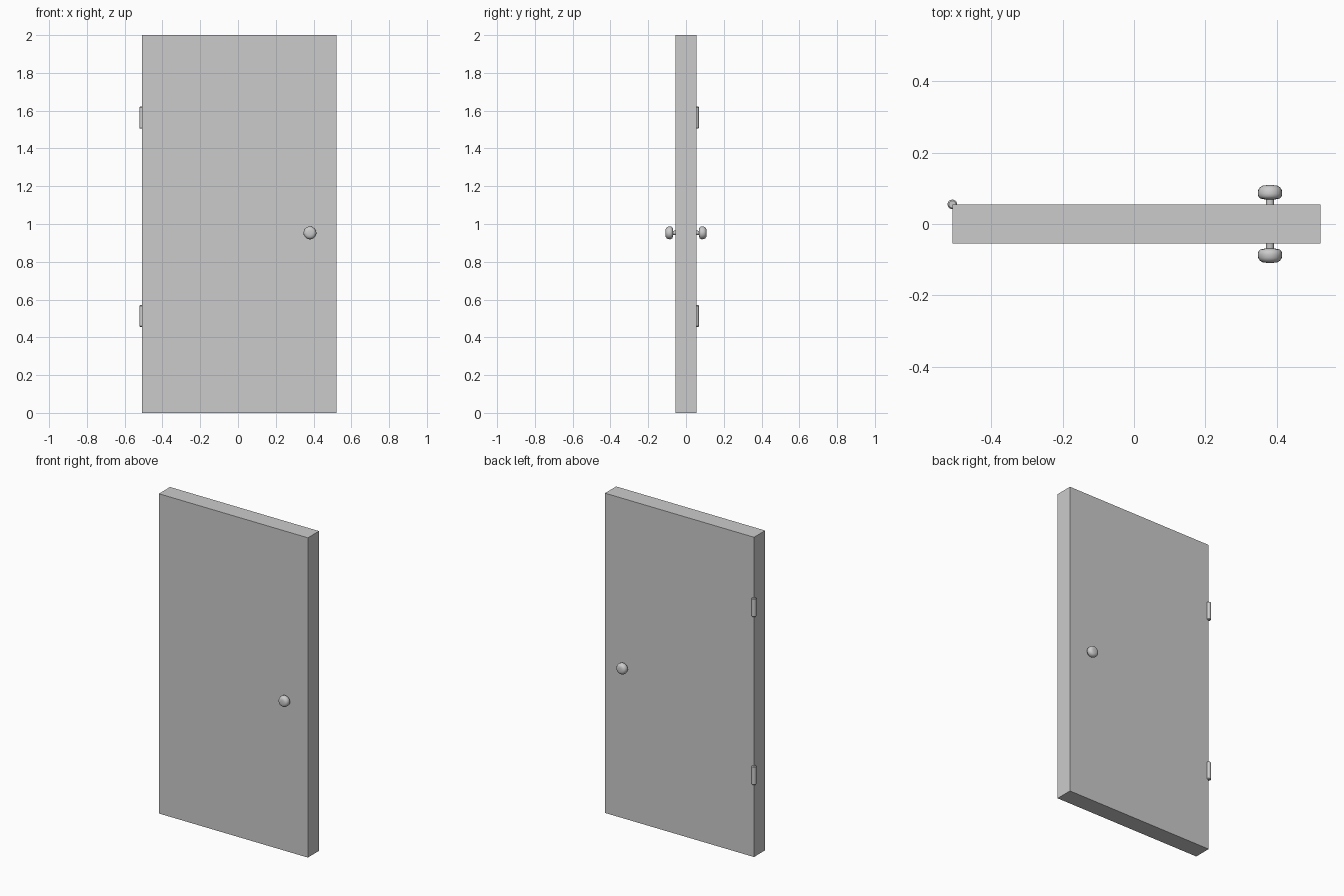
import bpy
import math

if "Cube" in bpy.data.objects:
    bpy.data.objects.remove(bpy.data.objects["Cube"])

HALF_T = 0.055          # half the slab thickness
KNOB_X, KNOB_Z = 0.381, 0.953
HINGE_X = -0.509


def finish(obj, name):
    obj.name = name
    bpy.ops.object.select_all(action='DESELECT')
    obj.select_set(True)
    bpy.context.view_layer.objects.active = obj
    bpy.ops.object.shade_smooth_by_angle(angle=math.radians(40))


def lathe(name, profile, location, rotation, sides=24):
    """Revolve (radius, height) points round local z; ends lie on the axis."""
    rings = profile[1:-1]
    verts = [(0, 0, profile[0][1])]
    for r, h in rings:
        for i in range(sides):
            a = 2 * math.pi * i / sides
            verts.append((r * math.cos(a), r * math.sin(a), h))
    verts.append((0, 0, profile[-1][1]))
    last = len(verts) - 1
    faces = []
    for i in range(sides):
        j = (i + 1) % sides
        faces.append((0, 1 + j, 1 + i))
        for k in range(len(rings) - 1):
            a, b = 1 + k * sides, 1 + (k + 1) * sides
            faces.append((a + i, a + j, b + j, b + i))
        a = 1 + (len(rings) - 1) * sides
        faces.append((a + i, a + j, last))
    mesh = bpy.data.meshes.new(name)
    mesh.from_pydata(verts, [], faces)
    obj = bpy.data.objects.new(name, mesh)
    bpy.context.collection.objects.link(obj)
    obj.location = location
    obj.rotation_euler = rotation
    finish(obj, name)


# Door slab
bpy.ops.mesh.primitive_cube_add(size=1, location=(0.0065, 0, 1))
slab = bpy.context.object
slab.scale = (1.031, 2 * HALF_T, 2)
bpy.ops.object.transform_apply(location=False, rotation=False, scale=True)
slab.name = "door_slab"

# Knobs: thin stem and rounded head, one on each face
knob_profile = [(0, -0.005), (0.012, -0.005), (0.011, 0.014), (0.020, 0.0145),
                (0.028, 0.017), (0.033, 0.023), (0.034, 0.030), (0.033, 0.040),
                (0.029, 0.047), (0.022, 0.052), (0.012, 0.0535), (0, 0.054)]
for side, name in ((-1, "knob_front"), (1, "knob_back")):
    lathe(name, knob_profile, (KNOB_X, side * HALF_T, KNOB_Z),
          (-side * math.pi / 2, 0, 0))

# Hinge barrels on the back left edge
hinge_profile = [(0, -0.058), (0.010, -0.058), (0.0135, -0.054),
                 (0.0135, 0.054), (0.010, 0.058), (0, 0.058)]
for z, name in ((0.513, "hinge_lower"), (1.563, "hinge_upper")):
    lathe(name, hinge_profile, (HINGE_X, HALF_T, z), (0, 0, 0), sides=16)
